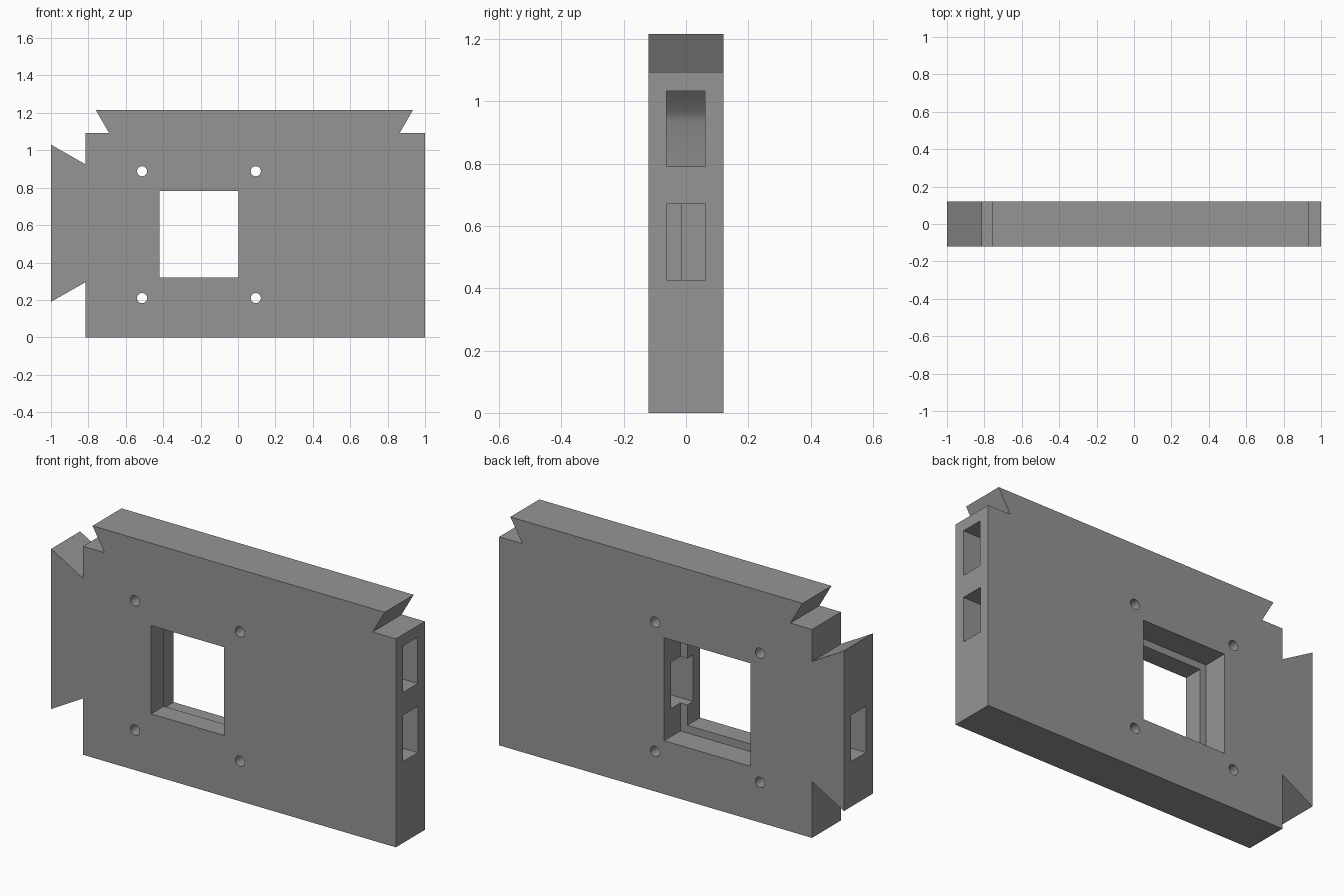
import bpy, bmesh, math

if "Cube" in bpy.data.objects:
    bpy.data.objects.remove(bpy.data.objects["Cube"])

HALF = 0.12  # half thickness of the panel

grey = bpy.data.materials.new("mid grey")
grey.diffuse_color = (0.30, 0.30, 0.30, 1)
grey.use_nodes = True
grey.node_tree.nodes["Principled BSDF"].inputs["Base Color"].default_value = grey.diffuse_color


def prism(name, outline, y0, y1):
    """Extrude an (x, z) outline from y0 to y1."""
    bm = bmesh.new()
    face = bm.faces.new([bm.verts.new((x, y0, z)) for x, z in outline])
    new = bmesh.ops.extrude_face_region(bm, geom=[face])["geom"]
    verts = [v for v in new if isinstance(v, bmesh.types.BMVert)]
    bmesh.ops.translate(bm, verts=verts, vec=(0, y1 - y0, 0))
    bmesh.ops.recalc_face_normals(bm, faces=bm.faces)
    mesh = bpy.data.meshes.new(name)
    bm.to_mesh(mesh)
    bm.free()
    mesh.materials.append(grey)
    obj = bpy.data.objects.new(name, mesh)
    bpy.context.collection.objects.link(obj)
    return obj


def rect(x0, x1, z0, z1):
    return [(x0, z0), (x1, z0), (x1, z1), (x0, z1)]


def circle(x, z, r, n=32):
    return [(x + r * math.cos(2 * math.pi * i / n),
             z + r * math.sin(2 * math.pi * i / n)) for i in range(n)]


# Panel with dovetail tongues on the left and top
panel = prism("dovetail_panel", [
    (-0.815, 0), (1, 0), (1, 1.093), (0.865, 1.093), (0.935, 1.215),
    (-0.76, 1.215), (-0.69, 1.093), (-0.815, 1.093), (-0.815, 0.925),
    (-1, 1.03), (-1, 0.19), (-0.815, 0.295)], -HALF, HALF)

cutters = [
    # Stepped window: narrow at the front, wider at the back
    prism("window_front", rect(-0.42, 0.003, 0.32, 0.783), -0.2, 0.05),
    prism("window_back", rect(-0.457, 0.043, 0.28, 0.82), -0.015, 0.2),
    # Straight side channel into the window
    prism("lower_channel", rect(-0.1, 1.1, 0.427, 0.67), -0.063, 0.062),
    # Upper side channel that turns down into the lower one
    prism("elbow_channel", [
        (1.1, 0.79), (1.1, 1.033), (0.48, 1.033), (0.42, 0.97),
        (0.40, 0.935), (0.40, 0.55), (0.64, 0.55), (0.64, 0.79)],
        -0.062, 0.061),
    # Pocket in the left tongue
    prism("tongue_pocket", rect(-1.1, -0.68, 0.427, 0.67), -0.063, 0.062),
]
# Four screw holes around the window
for x in (-0.513, 0.095):
    for z in (0.21, 0.888):
        cutters.append(prism("screw_hole", circle(x, z, 0.027), -0.2, 0.2))

bpy.context.view_layer.objects.active = panel
for cutter in cutters:
    mod = panel.modifiers.new("cut", 'BOOLEAN')
    mod.operation = 'DIFFERENCE'
    mod.solver = 'EXACT'
    mod.object = cutter
    bpy.ops.object.modifier_apply(modifier=mod.name)
    bpy.data.objects.remove(cutter)

panel.select_set(True)
bpy.ops.object.shade_smooth_by_angle(angle=math.radians(30))
